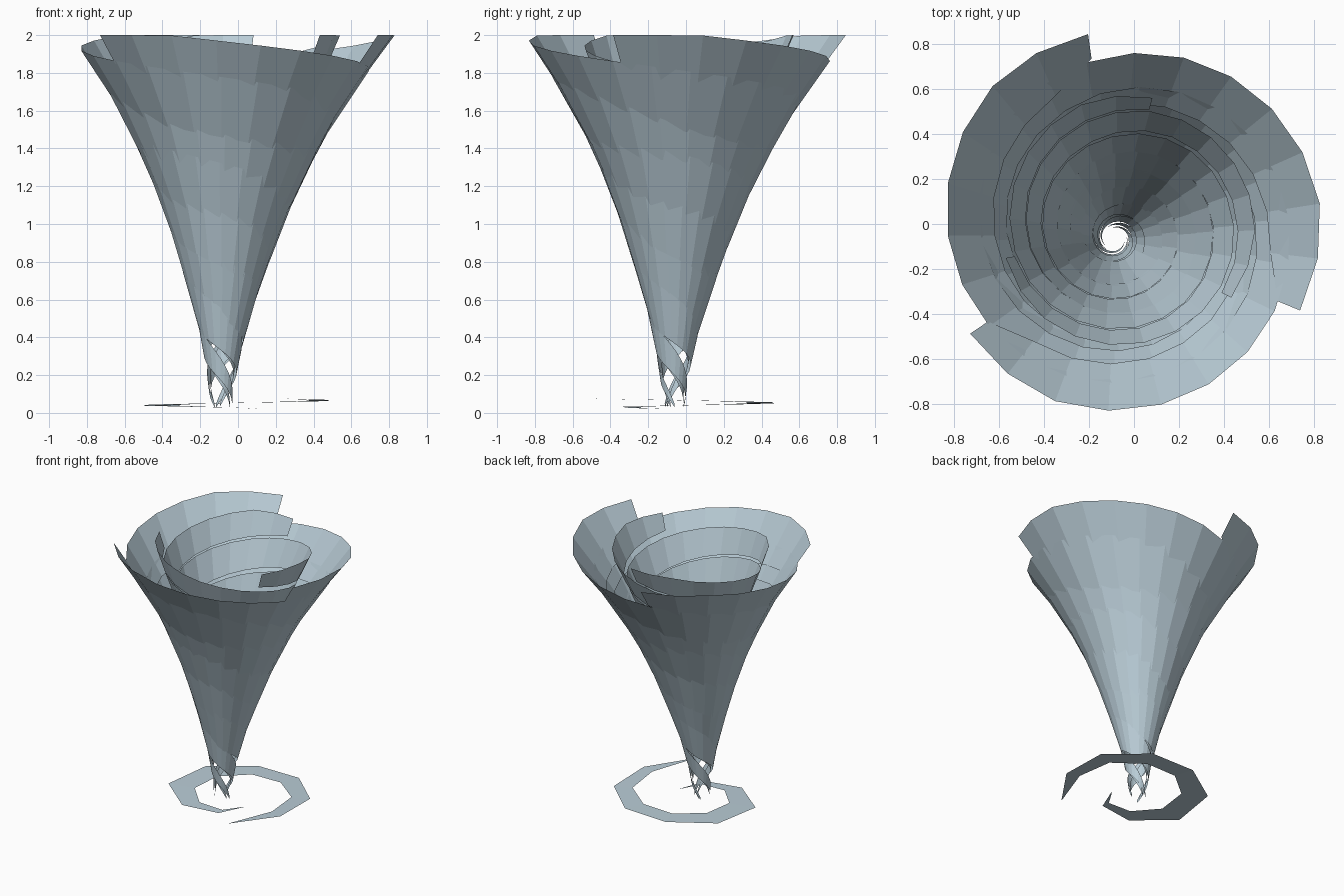
import bpy
import math

if "Cube" in bpy.data.objects:
    bpy.data.objects.remove(bpy.data.objects["Cube"])

# one flat colour for the whole whirlwind
mat = bpy.data.materials.new("pale_blue_grey")
mat.diffuse_color = (0.49, 0.61, 0.68, 1)
mat.use_nodes = True
mat.node_tree.nodes["Principled BSDF"].inputs["Base Color"].default_value = mat.diffuse_color

# funnel radius by height
PROFILE = [(0, .055), (.1, .063), (.25, .085), (.5, .137), (.77, .228), (.95, .285),
           (1.2, .382), (1.6, .58), (1.85, .755), (2, .86)]
STEPS = 22  # segments per turn


def radius(z):
    for (z0, r0), (z1, r1) in zip(PROFILE, PROFILE[1:]):
        if z <= z1:
            return r0 + (r1 - r0) * (z - z0) / (z1 - z0)
    return PROFILE[-1][1]


def funnel_point(angle, z, top_scale, foot_scale):
    """Point on the leaning funnel; inner layers are scaled towards its axis."""
    k = (z / 2) ** 1.3
    scale = foot_scale + (top_scale - foot_scale) * z / 2
    r = radius(z) * scale
    a = math.radians(angle)
    return (-.09 + .064 * k + r * math.cos(a), -.065 + .07 * k + r * math.sin(a), z)


def ribbon(name, upper, lower):
    """Flat-shaded strip between two rows of points."""
    n = len(upper)
    faces = [(i, i + 1, n + i + 1, n + i) for i in range(n - 1)]
    mesh = bpy.data.meshes.new(name)
    mesh.from_pydata(upper + lower, [], faces)
    mesh.materials.append(mat)
    mesh.validate()
    obj = bpy.data.objects.new(name, mesh)
    bpy.context.collection.objects.link(obj)
    return obj


def outer_width(s, rim):
    return min(.32, .4 * rim, .2 + 2.5 * s)


def inner_width(s, rim):
    return min(.17 + .08 * s, .35 * rim)


def wind_strip(name, end_angle, width, top_scale, foot_scale):
    """Strip winding down almost three turns from its free end at the rim."""
    upper, lower = [], []
    for i in range(int(2.77 * STEPS) + 1):
        s = i / STEPS
        rim = max(.01, 2.05 - .57 * s - .06 * s * s)
        angle = end_angle + 360 * s
        upper.append(funnel_point(angle, min(2, rim), top_scale, foot_scale))
        lower.append(funnel_point(angle, max(0, rim - width(s, rim)), top_scale, foot_scale))
    ribbon(name, upper, lower)


# three outer and three inner strips
for i, (outer, inner) in enumerate([(102, 79), (-27, -36), (215, 196)], 1):
    wind_strip(f"outer_wind_strip_{i}", outer, outer_width, 1, 1)
    wind_strip(f"inner_wind_strip_{i}", inner, inner_width, .66, .85)

# flat dust swirl near the ground, pointed at both ends
OUTER = [.16, .30, .42, .53, .53, .49, .50, .52, .51, .55]
INNER = [.155, .24, .29, .33, .34, .34, .35, .385, .41, .545]


def swirl_row(radii):
    angles = [math.radians(-40 - 42.4 * i) for i in range(len(radii))]
    return [(r * math.cos(a), r * math.sin(a), .02 + .055 * i / 9)
            for i, (r, a) in enumerate(zip(radii, angles))]


ribbon("ground_swirl", swirl_row(OUTER), swirl_row(INNER))
